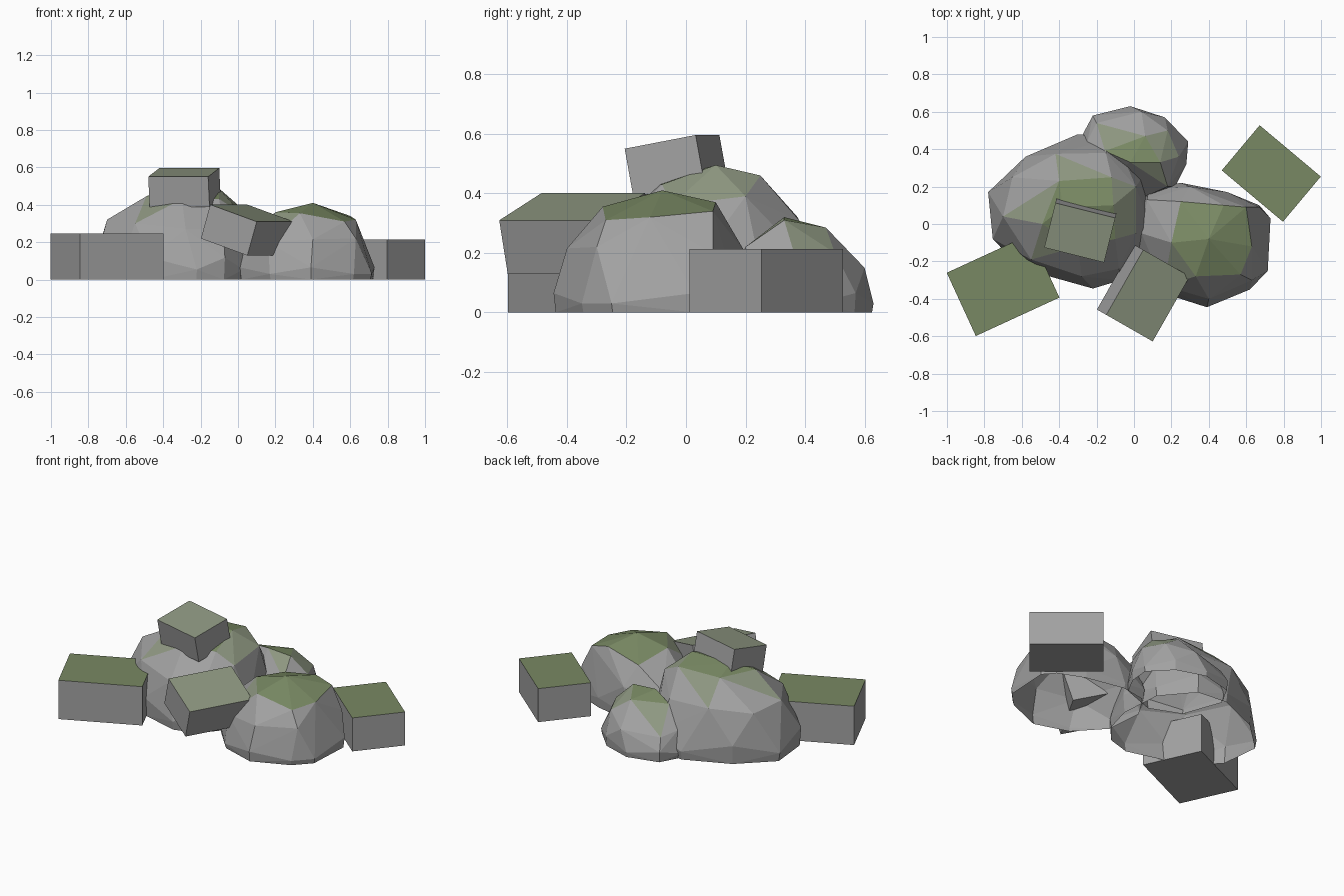
import bpy, bmesh
from math import radians
from mathutils import Matrix, Vector

if "Cube" in bpy.data.objects:
    bpy.data.objects.remove(bpy.data.objects["Cube"])


def material(name, rgb):
    m = bpy.data.materials.new(name)
    m.diffuse_color = (*rgb, 1)
    m.use_nodes = True
    m.node_tree.nodes["Principled BSDF"].inputs["Base Color"].default_value = m.diffuse_color
    return m


stone = material("stone", (0.36, 0.36, 0.36))
moss = material("moss", (0.19, 0.25, 0.125))
faint_moss = material("faint_moss", (0.27, 0.31, 0.22))


def finish(bm, name):
    bmesh.ops.recalc_face_normals(bm, faces=bm.faces)
    me = bpy.data.meshes.new(name)
    for m in (stone, moss, faint_moss):
        me.materials.append(m)
    bm.to_mesh(me)
    bm.free()
    ob = bpy.data.objects.new(name, me)
    bpy.context.collection.objects.link(ob)


def boulder(name, upper, ring, ring_z, moss_z):
    """Faceted hull over upper corners and a bulging foot ring, open underneath."""
    bm = bmesh.new()
    cx = sum(p[0] for p in ring) / len(ring)
    cy = sum(p[1] for p in ring) / len(ring)
    for p in upper:
        bm.verts.new(p)
    for i, (x, y) in enumerate(ring):
        # uneven ring height keeps the foot from reading as a band
        bm.verts.new((x, y, ring_z * (1.3 if i % 2 else 0.6)))
        bm.verts.new((cx + (x - cx) * 0.98, cy + (y - cy) * 0.98, 0))
    res = bmesh.ops.convex_hull(bm, input=bm.verts)
    junk = {v for v in res["geom_interior"] + res["geom_unused"]
            if isinstance(v, bmesh.types.BMVert)}
    bmesh.ops.delete(bm, geom=list(junk), context='VERTS')
    bmesh.ops.recalc_face_normals(bm, faces=bm.faces)
    # moss on the high, upward-facing facets
    for f in bm.faces:
        z = f.calc_center_median().z
        if f.normal.z > 0.84 and z > moss_z:
            f.material_index = 1
        elif f.normal.z > 0.66 and z > moss_z - 0.04:
            f.material_index = 2
    under = [f for f in bm.faces if all(v.co.z < 1e-4 for v in f.verts)]
    bmesh.ops.delete(bm, geom=under, context='FACES')
    finish(bm, name)


def slab(name, top_centre, size, yaw, tilt_x=0, tilt_y=0, top_mat=1):
    """Box placed by the centre of its top face."""
    bm = bmesh.new()
    bmesh.ops.create_cube(bm, size=1)
    for f in bm.faces:
        if f.normal.z > 0.9:
            f.material_index = top_mat
    mat = (Matrix.Translation(Vector(top_centre))
           @ Matrix.Rotation(radians(yaw), 4, 'Z')
           @ Matrix.Rotation(radians(tilt_x), 4, 'X')
           @ Matrix.Rotation(radians(tilt_y), 4, 'Y')
           @ Matrix.Diagonal((*size, 1))
           @ Matrix.Translation((0, 0, -0.5)))
    bmesh.ops.transform(bm, matrix=mat, verts=bm.verts)
    finish(bm, name)


# Boulders
boulder("large_boulder",
        [(-.38, .09, .49), (-.11, .10, .495), (-.12, .25, .46), (-.40, .23, .455),
         (-.49, .0, .445), (-.3, -.12, .43), (-.1, -.08, .43),
         (-.70, .04, .32), (-.65, .25, .30), (-.42, .375, .32), (-.15, .38, .31),
         (.01, .2, .39), (.01, -.05, .36), (-.08, -.24, .27), (-.28, -.28, .27),
         (-.55, -.19, .30)],
        [(-.78, .17), (-.58, .36), (-.3, .48), (-.1, .46), (.06, .27), (.08, 0),
         (.03, -.18), (-.07, -.3), (-.22, -.345), (-.47, -.275), (-.64, -.2),
         (-.755, -.08)], .09, .42)
boulder("right_boulder",
        [(.40, -.08, .41), (.48, .10, .37), (.60, .09, .34), (.63, -.12, .32),
         (.57, -.27, .31), (.33, -.28, .355), (.2, -.1, .36), (.25, .12, .32),
         (.63, -.30, .22), (.67, .09, .2), (.30, .20, .2), (.40, -.40, .215),
         (.16, -.33, .2), (.04, -.05, .22), (.07, .13, .2)],
        [(.715, -.25), (.73, .03), (.67, .10), (.5, .17), (.25, .22), (.08, .19),
         (-.01, .04), (.01, -.2), (.17, -.375), (.39, -.445), (.62, -.35)], .05, .34)
boulder("back_boulder",
        [(-.02, .33, .32), (.14, .33, .31), (.06, .47, .285), (-.155, .39, .285),
         (-.20, .54, .14), (.04, .60, .15), (.18, .5, .2), (.24, .36, .21),
         (.18, .2, .22), (-.25, .44, .16)],
        [(-.29, .45), (-.22, .58), (-.02, .63), (.165, .57), (.29, .44),
         (.28, .32), (.22, .2), (0, .12), (-.2, .2)], .05, .27)

# Blocks on the ground and tilted slabs resting on the boulders
slab("left_block", (-.70, -.327, .247), (.492, .372, .247), 24.7)
slab("right_block", (.734, .27, .213), (.427, .315, .213), -40)
slab("top_slab", (-.29, -.047, .573), (.33, .25, .165), -14, tilt_x=10.6, top_mat=2)
slab("front_slab", (.075, -.383, .355), (.30, .40, .19), -29.7, tilt_y=17.7, top_mat=2)
